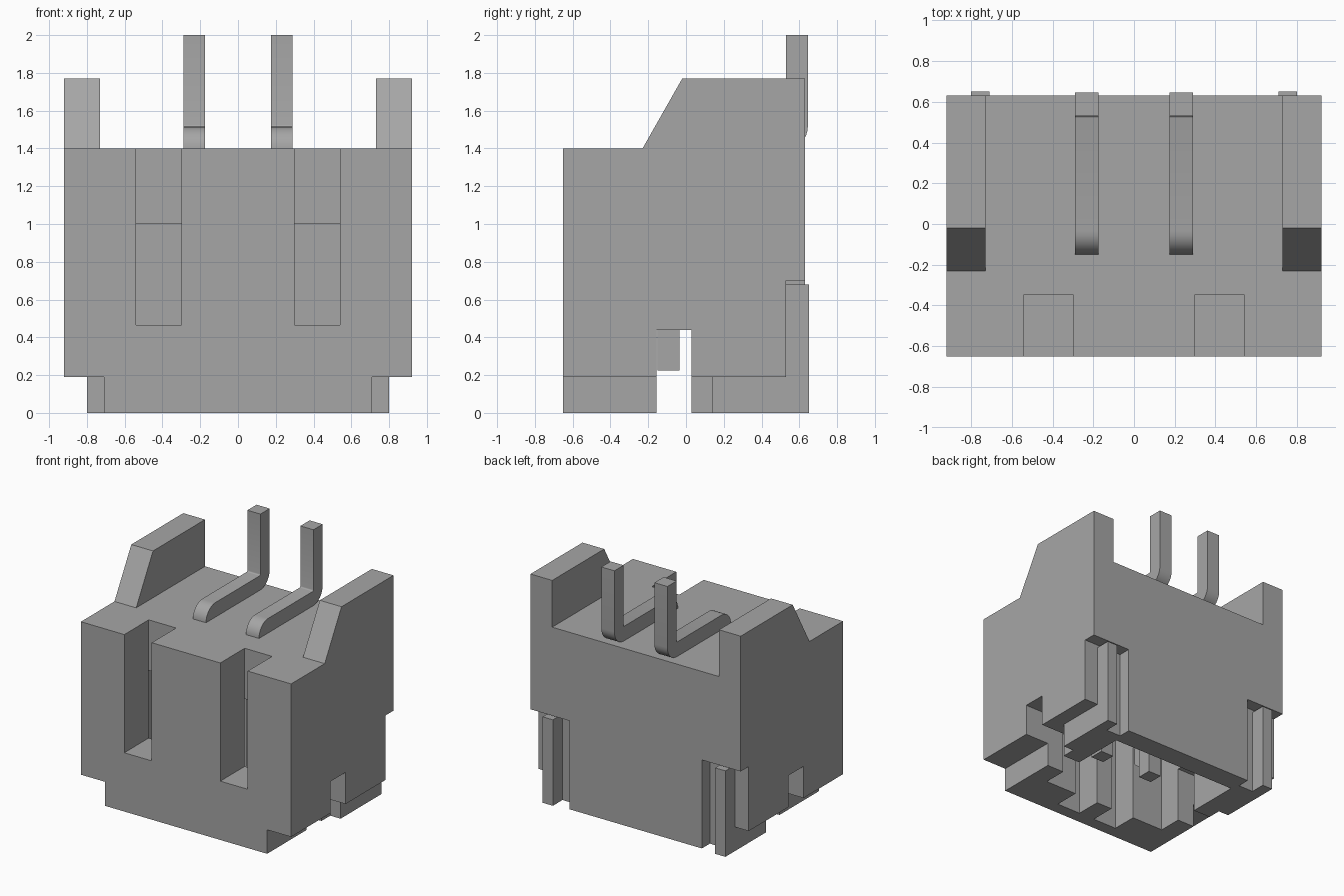
import bpy, bmesh, math

cube = bpy.data.objects.get("Cube")
if cube:
    bpy.data.objects.remove(cube, do_unlink=True)

grey = bpy.data.materials.new("plain grey")
grey.use_nodes = True
colour = (0.38, 0.38, 0.38, 1)
grey.diffuse_color = colour
grey.node_tree.nodes["Principled BSDF"].inputs["Base Color"].default_value = colour


def extrude(name, outline, x0, x1):
    """Extrude a (y, z) outline from x0 to x1."""
    bm = bmesh.new()
    face = bm.faces.new([bm.verts.new((x0, y, z)) for y, z in outline])
    out = bmesh.ops.extrude_face_region(bm, geom=[face])
    moved = [v for v in out["geom"] if isinstance(v, bmesh.types.BMVert)]
    bmesh.ops.translate(bm, verts=moved, vec=(x1 - x0, 0, 0))
    bmesh.ops.recalc_face_normals(bm, faces=bm.faces)
    mesh = bpy.data.meshes.new(name)
    bm.to_mesh(mesh)
    bm.free()
    mesh.materials.append(grey)
    obj = bpy.data.objects.new(name, mesh)
    bpy.context.collection.objects.link(obj)
    return obj


def box(name, x, y, z):
    return extrude(name, [(y[0], z[0]), (y[1], z[0]), (y[1], z[1]), (y[0], z[1])], *x)


def cut(target, x, y, z):
    cutter = box("cutter", x, y, z)
    cutter.hide_render = True
    mod = target.modifiers.new("cut", "BOOLEAN")
    mod.operation = "DIFFERENCE"
    mod.solver = "EXACT"
    mod.object = cutter
    bpy.context.view_layer.objects.active = target
    bpy.ops.object.modifier_apply(modifier=mod.name)
    bpy.data.objects.remove(cutter, do_unlink=True)


def cut_pair(target, x, y, z):
    cut(target, x, y, z)
    cut(target, (-x[1], -x[0]), y, z)


# Housing: side silhouette, then the channel between the cheeks and the socket
housing = extrude("housing", [(-0.65, 0), (0.63, 0), (0.63, 1.77), (-0.02, 1.77),
                              (-0.23, 1.4), (-0.65, 1.4)], -0.92, 0.92)
cut(housing, (-0.73, 0.73), (-1, 1), (1.4, 2))
cut(housing, (-0.56, 0.56), (-0.345, 0.46), (-0.1, 1.0))

# Front latch slots and the windows from them into the socket
cut_pair(housing, (0.3, 0.54), (-1, -0.345), (0.465, 2))
cut_pair(housing, (0.3, 0.54), (-0.5, -0.3), (0.465, 1.0))
# Key grooves inside the front wall
cut_pair(housing, (0.07, 0.28), (-0.55, -0.3), (-0.1, 1.0))
# Stepped lower rim, side notches and rear corner notches
cut_pair(housing, (0.71, 1), (-1, 0.14), (-0.1, 0.19))
cut_pair(housing, (0.80, 1), (0.1, 1), (-0.1, 0.19))
cut_pair(housing, (0.5, 1), (-0.155, 0.03), (-0.1, 0.44))
cut_pair(housing, (0.58, 1), (0.53, 1), (-0.1, 0.70))

# Rear corner ribs
for side, x in (("left", (0.71, 0.80)), ("right", (-0.80, -0.71))):
    box(side + "_rear_rib", x, (0.53, 0.65), (0, 0.68))


def arc(cy, cz, radius, start, end, steps=8):
    angles = [math.radians(start + (end - start) * i / steps) for i in range(steps + 1)]
    return [(cy + radius * math.cos(a), cz + radius * math.sin(a)) for a in angles]


# Bent contact pins
r = 0.115
pin_outline = [(-0.15, 0.225), (-0.035, 0.225), (-0.035, 1.4)]
pin_outline += arc(0.645 - r, 1.4 + r, r, -90, 0)
pin_outline += [(0.645, 2), (0.53, 2)]
pin_outline += arc(0.52, 1.525, 0.01, 0, -90, 3)
pin_outline += arc(-0.15 + r, 1.515 - r, r, 90, 180)
for side, x in (("left", 0.232), ("right", -0.232)):
    pin = extrude(side + "_pin", pin_outline, x - 0.057, x + 0.057)
    bpy.ops.object.select_all(action="DESELECT")
    pin.select_set(True)
    bpy.context.view_layer.objects.active = pin
    bpy.ops.object.shade_smooth_by_angle(angle=math.radians(35))
